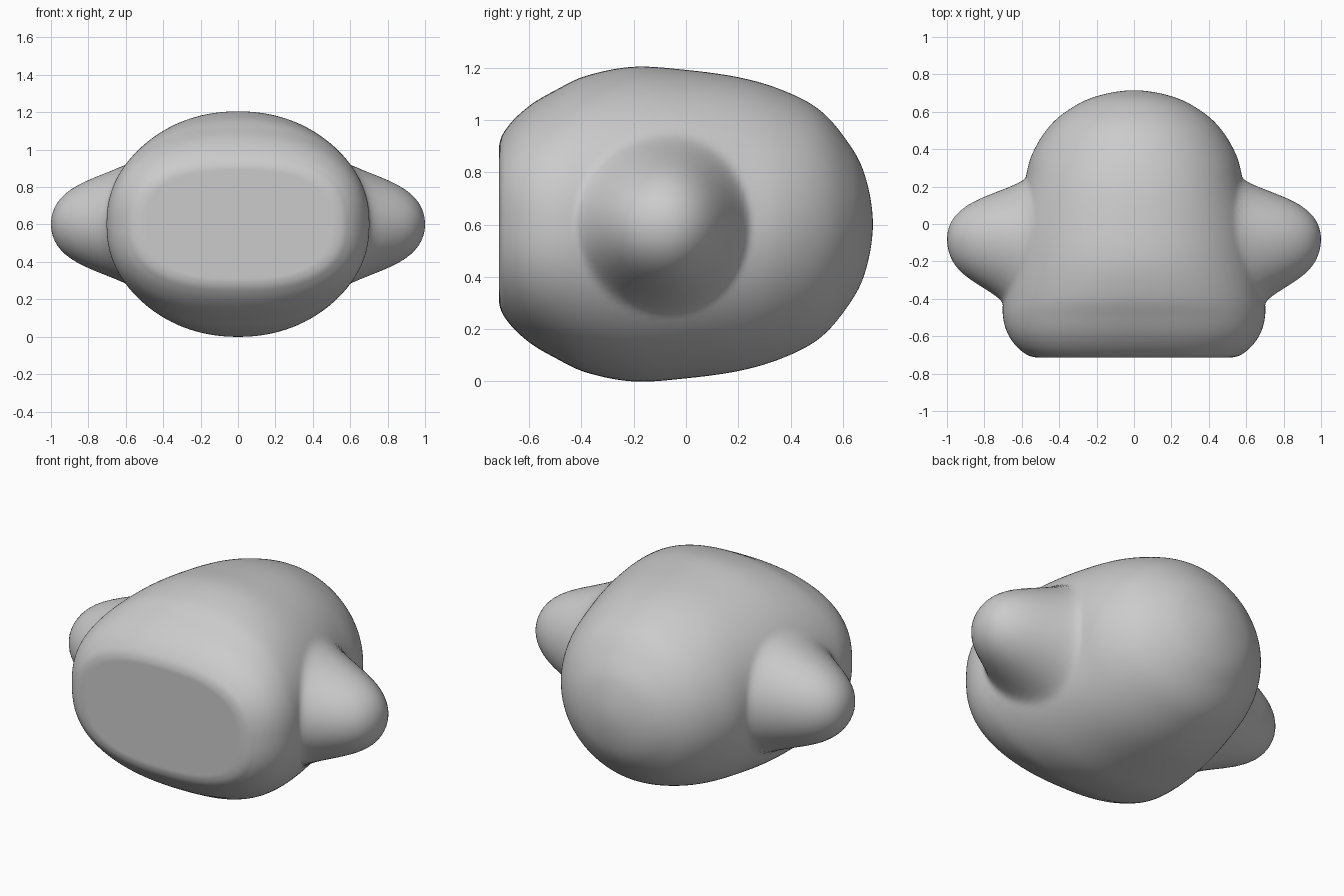
import bpy
import bmesh
from math import cos, sin, pi, copysign
from mathutils import Vector

if "Cube" in bpy.data.objects:
    bpy.data.objects.remove(bpy.data.objects["Cube"], do_unlink=True)

MID = 0.602          # height of the body axis
RING, STEPS = 160, 10

# Body sections from the flat front to the round back:
# y, half width, half height, squareness of the outline
SECTIONS = [Vector(s) for s in (
    (-.715, 0, 0, 2.6), (-.715, .27, .16, 2.6), (-.715, .51, .30, 2.6),
    (-.68, .60, .375, 2.5), (-.60, .668, .452, 2.4), (-.50, .70, .512, 2.3),
    (-.38, .698, .568, 2.2), (-.20, .68, .602, 2.1), (0, .645, .59, 2.1),
    (.20, .59, .562, 2.1), (.36, .55, .516, 2.0), (.50, .47, .445, 2.0),
    (.60, .365, .34, 2.0), (.68, .21, .20, 2.0), (.715, 0, 0, 2.0))]


def spline(a, b, c, d, t):
    return 0.5 * (2 * b + (c - a) * t + (2 * a - 5 * b + 4 * c - d) * t * t
                  + (3 * b - a - 3 * c + d) * t ** 3)


def lofted(points):
    """Smooth sections between the key sections, poles left out."""
    flip = lambda p: Vector((p[0], -p[1], -p[2], p[3]))
    pts = [flip(points[1])] + points + [flip(points[-2])]
    for i in range(len(points) - 1):
        for k in range(STEPS):
            if i or k:
                yield spline(*pts[i:i + 4], k / STEPS)


def ear_blend(x, y, z):
    """Push the side outward into a rounded ear with a soft root."""
    dy = y + 0.08
    dy /= 1.1 if dy < 0 else 0.96
    r2 = dy * dy + (z - MID) ** 2
    ear = 1 - 2.3 * r2 - 24 * r2 * r2
    soft = 0.2
    overlap = max(soft - abs(x - ear), 0)
    return max(x, ear) + overlap ** 2 / (4 * soft)


def spow(v, e):
    return copysign(abs(v) ** e, v)


# Body with both ears, one continuous skin
bm = bmesh.new()
rings = []
for y, w, h, p in lofted(SECTIONS):
    y = max(y, -.715)
    ring = []
    for k in range(RING):
        a = 2 * pi * (k + 0.5) / RING
        x, z = w * spow(cos(a), 2 / p), MID + h * spow(sin(a), 2 / p)
        if abs(y) < 0.6:
            x = copysign(ear_blend(abs(x), y, z), x)
        ring.append(bm.verts.new((x, y, z)))
    rings.append(ring)
for r, s in zip(rings, rings[1:]):
    for k in range(RING):
        n = (k + 1) % RING
        bm.faces.new((r[k], r[n], s[n], s[k]))
for ring, y in ((rings[0], -.715), (rings[-1], .715)):
    tip = bm.verts.new((0, y, MID))
    for k in range(RING):
        bm.faces.new((ring[k], ring[(k + 1) % RING], tip))
bmesh.ops.recalc_face_normals(bm, faces=bm.faces)

mesh = bpy.data.meshes.new("body_with_ears")
bm.to_mesh(mesh)
bm.free()
body = bpy.data.objects.new("body_with_ears", mesh)
bpy.context.collection.objects.link(body)

grey = bpy.data.materials.new("plain_grey")
grey.use_nodes = True
colour = (0.6, 0.6, 0.6, 1)
grey.diffuse_color = colour
grey.node_tree.nodes["Principled BSDF"].inputs["Base Color"].default_value = colour
mesh.materials.append(grey)

bpy.context.view_layer.objects.active = body
body.select_set(True)
bpy.ops.object.shade_smooth()
